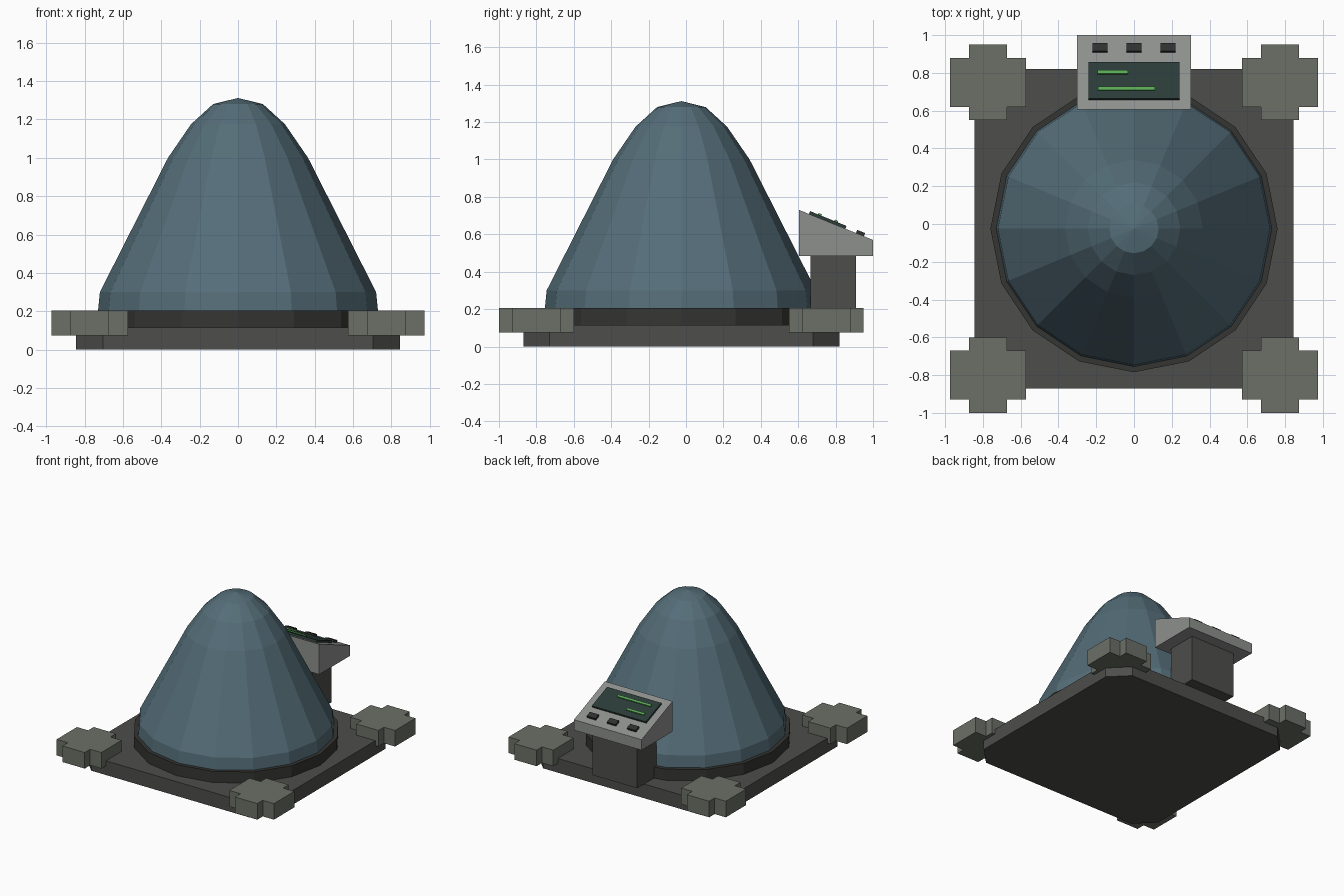
import bpy, bmesh, math
from mathutils import Matrix

if "Cube" in bpy.data.objects:
    bpy.data.objects.remove(bpy.data.objects["Cube"])

CY = -0.025                                   # centre line of base and dome in y
SLOPE = math.atan2(0.16, 0.395)               # tilt of the console face


def material(name, rgb):
    m = bpy.data.materials.new(name)
    m.diffuse_color = (*rgb, 1)
    m.use_nodes = True
    m.node_tree.nodes["Principled BSDF"].inputs["Base Color"].default_value = m.diffuse_color
    return m


STEEL = material("dark_steel", (0.075, 0.075, 0.07))
RUBBER = material("black_ring", (0.035, 0.037, 0.032))
CLAMP = material("clamp_grey", (0.15, 0.16, 0.135))
BLUE = material("dome_blue", (0.09, 0.155, 0.19))
PANEL = material("console_grey", (0.27, 0.28, 0.27))
GLASS = material("screen_glass", (0.025, 0.045, 0.04))
GREEN = material("screen_green", (0.10, 0.40, 0.09))
KEYS = material("button_black", (0.03, 0.03, 0.03))


def finish(name, bm, mat):
    bmesh.ops.recalc_face_normals(bm, faces=bm.faces)
    me = bpy.data.meshes.new(name)
    bm.to_mesh(me)
    bm.free()
    me.materials.append(mat)
    ob = bpy.data.objects.new(name, me)
    bpy.context.collection.objects.link(ob)
    return ob


def prism(name, outline, vec, mat):
    """Extrude a closed 3D outline along vec."""
    bm = bmesh.new()
    face = bm.faces.new([bm.verts.new(p) for p in outline])
    ext = bmesh.ops.extrude_face_region(bm, geom=[face], use_keep_orig=True)
    verts = [g for g in ext["geom"] if isinstance(g, bmesh.types.BMVert)]
    bmesh.ops.translate(bm, verts=verts, vec=vec)
    return finish(name, bm, mat)


def box(name, size, matrix, mat):
    bm = bmesh.new()
    bmesh.ops.create_cube(bm, size=1, matrix=matrix @ Matrix.Diagonal((*size, 1)))
    return finish(name, bm, mat)


def lathe(name, profile, mat, sides=16):
    """Revolve (radius, z) points; a zero radius closes to an apex."""
    bm = bmesh.new()
    rings = []
    for r, z in profile:
        if r == 0:
            rings.append([bm.verts.new((0, CY, z))] * sides)
        else:
            rings.append([bm.verts.new((r * math.cos(a), CY + r * math.sin(a), z))
                          for a in (2 * math.pi * i / sides for i in range(sides))])
    for lo, hi in zip(rings, rings[1:]):
        for i in range(sides):
            j = (i + 1) % sides
            quad = list(dict.fromkeys((lo[i], lo[j], hi[j], hi[i])))
            bm.faces.new(quad)
    for ring in (rings[0], rings[-1]):
        if ring[0] is not ring[1]:
            bm.faces.new(ring)
    return finish(name, bm, mat)


# Base plate with cut corners
h, c = 0.845, 0.705
plate = [(h, -c), (h, c), (c, h), (-c, h), (-h, c), (-h, -c), (-c, -h), (c, -h)]
prism("base_plate", [(x, y + CY, 0) for x, y in plate], (0, 0, 0.115), STEEL)

# Seat ring and faceted dome
lathe("seat_ring", [(0.76, 0.115), (0.76, 0.205)], RUBBER)
lathe("dome", [(0.73, 0.2), (0.72, 0.3), (0.365, 1.0), (0.245, 1.175),
               (0.13, 1.28), (0, 1.312)], BLUE)

# Cross-shaped corner clamps
cross = [(0.2, -0.13), (0.2, 0.13), (0.1, 0.13), (0.1, 0.2), (-0.1, 0.2), (-0.1, 0.13),
         (-0.2, 0.13), (-0.2, -0.13), (-0.1, -0.13), (-0.1, -0.2), (0.1, -0.2), (0.1, -0.13)]
for sx, side in ((-1, "left"), (1, "right")):
    for sy, end in ((-1, "front"), (1, "back")):
        prism(f"corner_clamp_{end}_{side}",
              [(x + sx * 0.773, y + CY + sy * 0.775, 0.075) for x, y in cross],
              (0, 0, 0.13), CLAMP)

# Console post and wedge-shaped head
box("console_post", (0.4, 0.245, 0.38), Matrix.Translation((0, 0.7875, 0.305)), STEEL)
wedge = [(0.605, 0.485), (1.0, 0.485), (1.0, 0.57), (0.605, 0.73)]
prism("console_head", [(-0.303, y, z) for y, z in wedge], (0.606, 0, 0), PANEL)


def on_panel(name, x, y, w, d, low, high, mat):
    """Slab lying on the sloped console face, between two heights above it."""
    z = 0.73 - (y - 0.605) * math.tan(SLOPE)
    m = (Matrix.Translation((x, y, z)) @ Matrix.Rotation(-SLOPE, 4, 'X')
         @ Matrix.Translation((0, 0, (low + high) / 2)))
    box(name, (w, d, high - low), m, mat)


# Screen, readout bars and buttons
on_panel("screen", 0, 0.755, 0.484, 0.21, 0, 0.016, GLASS)
on_panel("readout_bar_short", -0.112, 0.796, 0.16, 0.02, 0.014, 0.024, GREEN)
on_panel("readout_bar_long", -0.04, 0.709, 0.30, 0.02, 0.014, 0.024, GREEN)
for i in (-1, 0, 1):
    on_panel(f"button_{i + 2}", i * 0.18, 0.93, 0.078, 0.046, 0, 0.018, KEYS)
